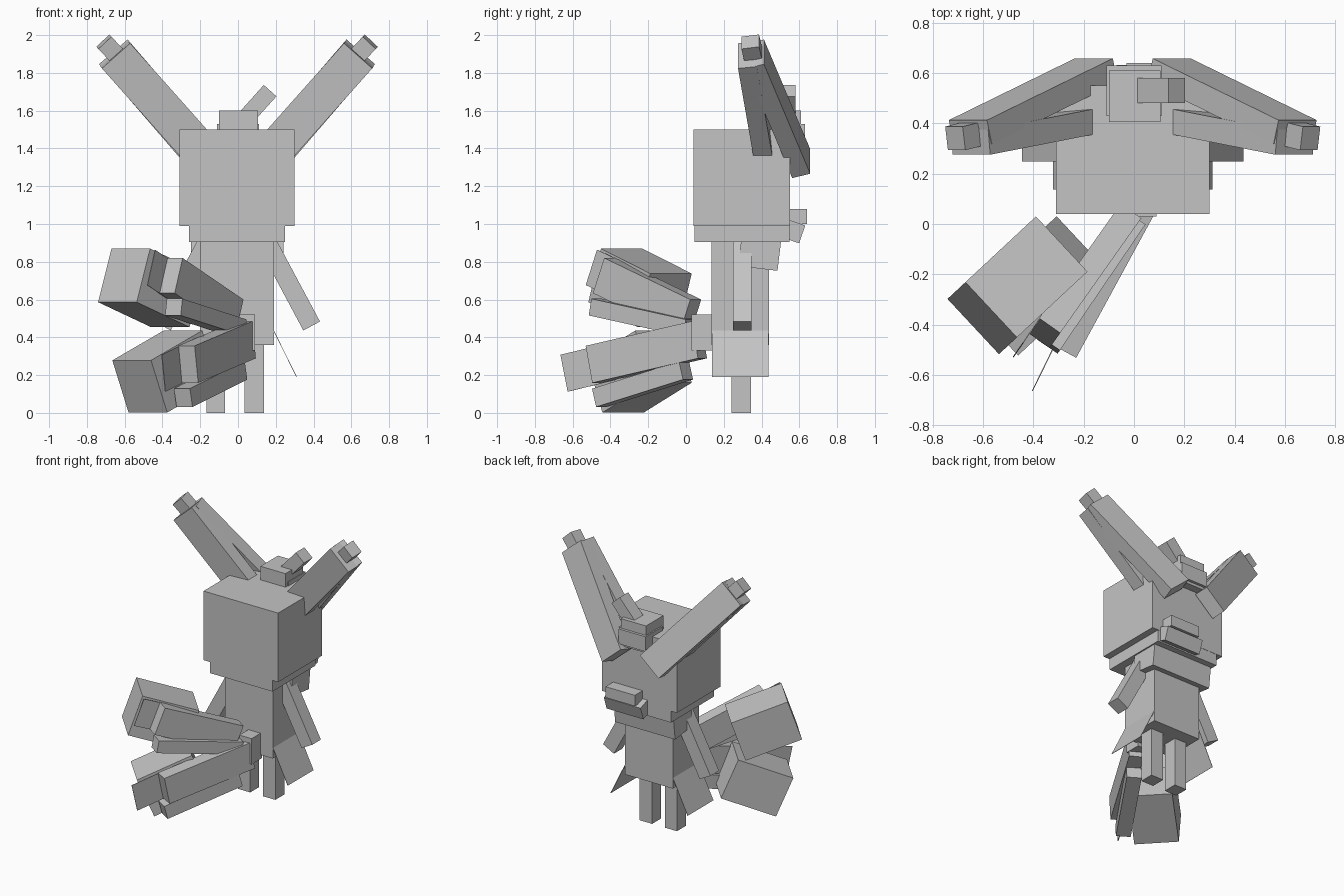
import bpy
import bmesh
from mathutils import Vector, Matrix

if "Cube" in bpy.data.objects:
    bpy.data.objects.remove(bpy.data.objects["Cube"], do_unlink=True)

# Single grey material
grey = bpy.data.materials.new("plain_grey")
grey.use_nodes = True
colour = (0.55, 0.55, 0.55, 1.0)
grey.diffuse_color = colour
grey.node_tree.nodes["Principled BSDF"].inputs["Base Color"].default_value = colour

MID = -0.005  # symmetry plane of the creature
Y = Vector((0, 1, 0))
Z = Vector((0, 0, 1))


def add_cube(name, matrix):
    """Unit cube transformed by a matrix."""
    bm = bmesh.new()
    bmesh.ops.create_cube(bm, size=1.0, matrix=matrix)
    bmesh.ops.recalc_face_normals(bm, faces=bm.faces)
    mesh = bpy.data.meshes.new(name)
    bm.to_mesh(mesh)
    bm.free()
    mesh.materials.append(grey)
    obj = bpy.data.objects.new(name, mesh)
    bpy.context.collection.objects.link(obj)
    return obj


def box(name, x, y, z):
    """Upright box from its (min, max) ranges."""
    lo, hi = Vector((x[0], y[0], z[0])), Vector((x[1], y[1], z[1]))
    size = hi - lo
    return add_cube(name, Matrix.Translation((lo + hi) / 2) @ Matrix.Diagonal((*size, 1)))


def beam(name, start, end, width, depth, hint):
    """Tilted box between two points; depth lies along the hint direction."""
    a, b = Vector(start), Vector(end)
    axis = (b - a).normalized()
    d = (hint - axis * hint.dot(axis)).normalized()
    w = d.cross(axis)
    rot = Matrix((w, d, axis)).transposed().to_4x4()
    scale = Matrix.Diagonal((width, depth, (b - a).length, 1))
    return add_cube(name, Matrix.Translation((a + b) / 2) @ rot @ scale)


def pair(name, start, end, width, depth, hint):
    """Beam on both sides of the symmetry plane."""
    beam("left_" + name, start, end, width, depth, hint)
    flip = [(2 * MID - p[0], p[1], p[2]) for p in (start, end)]
    beam("right_" + name, *flip, width, depth, hint)


# Head, collar and body
box("head", (-0.31, 0.30), (0.04, 0.55), (0.99, 1.50))
box("collar", (-0.26, 0.25), (0.045, 0.548), (0.905, 0.99))
box("body", (-0.20, 0.19), (0.135, 0.44), (0.36, 0.91))
beam("chest_ruff", (MID, 0.40, 0.93), (MID, 0.38, 0.765), 0.49, 0.21, Y)

# Snout
box("upper_snout", (-0.03, 0.21), (0.50, 0.64), (1.0, 1.08))
beam("lower_jaw", (0.08, 0.50, 0.985), (0.08, 0.615, 0.945), 0.30, 0.10, Z)

# Crest
box("crest_top", (-0.10, 0.105), (0.405, 0.61), (1.40, 1.60))
box("crest_back", (-0.11, 0.11), (0.43, 0.63), (1.42, 1.53))
beam("crest_feather", (0.03, 0.53, 1.55), (0.17, 0.53, 1.706), 0.09, 0.10, Y)

# Legs
box("left_leg", (0.035, 0.137), (0.24, 0.345), (0, 0.40))
box("right_leg", (-0.167, -0.068), (0.24, 0.345), (0, 0.40))

# Ears, arms and skirt flaps
pair("ear_back", (0.14, 0.61, 1.32), (0.64, 0.365, 1.90), 0.20, 0.10, Y)
pair("ear_front", (0.155, 0.42, 1.35), (0.64, 0.325, 1.895), 0.20, 0.10, Y)
pair("ear_tip", (0.62, 0.36, 1.88), (0.70, 0.34, 1.965), 0.095, 0.095, Y)
pair("arm", (0.16, 0.298, 0.89), (0.39, 0.298, 0.46), 0.10, 0.10, Y)
pair("skirt_flap", (0.155, 0.288, 0.505), (0.31, 0.288, 0.19), 0.003, 0.30, Y)

# Tail root
box("tail_root", (-0.01, 0.09), (0.03, 0.15), (0.33, 0.52))

# Upper tail
beam("upper_tail_block", (-0.323, -0.113, 0.596), (-0.603, -0.374, 0.728), 0.30, 0.30, Z)
beam("upper_tail_bar", (-0.033, 0.022, 0.507), (-0.355, -0.434, 0.727), 0.10, 0.20, Z)
beam("upper_tail_underbar", (0.0, 0.02, 0.45), (-0.34, -0.48, 0.56), 0.10, 0.09, Z)
beam("upper_tail_fin", (-0.35, -0.34, 0.695), (-0.46, -0.50, 0.77), 0.004, 0.20, Z)

# Lower tail
beam("lower_tail_block", (-0.248, -0.119, 0.298), (-0.52, -0.373, 0.14), 0.30, 0.30, Z)
beam("lower_tail_bar", (0.041, 0.07, 0.387), (-0.264, -0.49, 0.257), 0.10, 0.20, Z)
beam("lower_tail_underbar", (0.0, 0.0, 0.225), (-0.29, -0.46, 0.08), 0.10, 0.10, Z)
beam("lower_tail_fin", (-0.27, -0.39, 0.272), (-0.395, -0.645, 0.21), 0.004, 0.20, Z)
